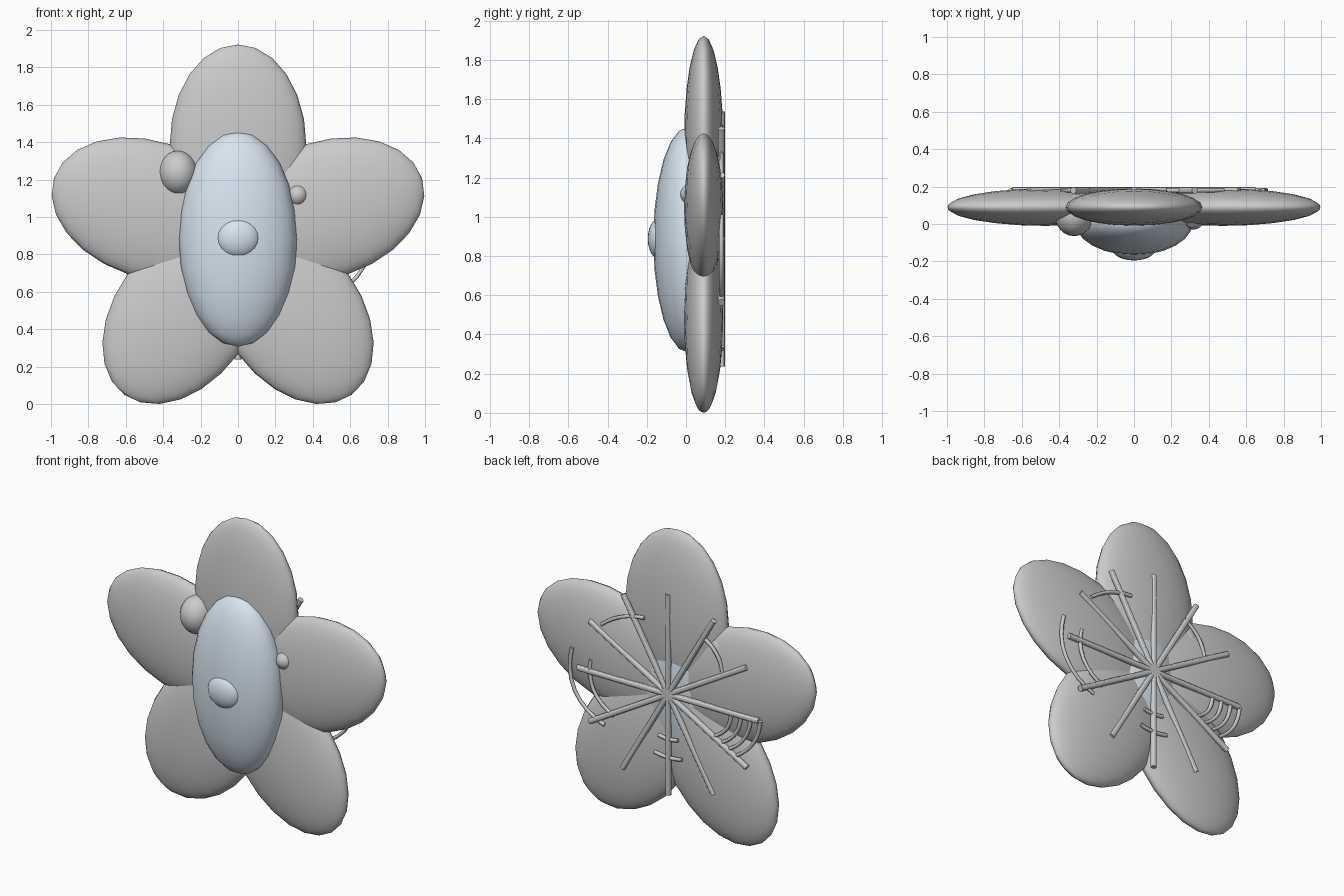
import bpy
from math import sin, cos, pi, radians
from mathutils import Vector

if "Cube" in bpy.data.objects:
    bpy.data.objects.remove(bpy.data.objects["Cube"])

CZ = 0.8875      # height of the flower centre
WEB_Y = 0.18     # depth of the rear web

blue = bpy.data.materials.new("pale_blue")
blue.diffuse_color = (0.68, 0.78, 0.87, 1)
blue.use_nodes = True
blue.node_tree.nodes["Principled BSDF"].inputs["Base Color"].default_value = blue.diffuse_color


def ellipsoid(name, loc, radii, turn=0, mat=None, seg=24, rings=12):
    bpy.ops.mesh.primitive_uv_sphere_add(segments=seg, ring_count=rings, radius=1,
                                         location=loc, rotation=(0, turn, 0))
    ob = bpy.context.object
    ob.name = name
    ob.scale = radii
    if mat:
        ob.data.materials.append(mat)
    bpy.ops.object.shade_smooth()
    return ob


def polar(r, deg, y=WEB_Y):
    a = radians(deg)
    return Vector((r * cos(a), y, CZ + r * sin(a)))


def tube(name, pts, radius):
    cu = bpy.data.curves.new(name, "CURVE")
    cu.dimensions = "3D"
    cu.bevel_depth = radius
    cu.bevel_resolution = 1
    cu.use_fill_caps = True
    sp = cu.splines.new("POLY")
    sp.points.add(len(pts) - 1)
    for p, co in zip(sp.points, pts):
        p.co = (*co, 1)
    sp.use_smooth = True
    ob = bpy.data.objects.new(name, cu)
    bpy.context.collection.objects.link(ob)
    return ob


# five flat petals
for i in range(5):
    deg = 90 + 72 * i
    ellipsoid(f"petal_{i + 1}", polar(0.5, deg, 0.09), (0.365, 0.1, 0.535),
              radians(90 - deg))

# blue body and nose
ellipsoid("body", (0, 0.01, CZ - 0.005), (0.316, 0.177, 0.575), mat=blue)
ellipsoid("nose", (0, -0.135, 0.888), (0.115, 0.06, 0.105), mat=blue)

# two unequal beads in the petal gaps
ellipsoid("large_bead", (-0.32, 0.05, 1.235), (0.105, 0.115, 0.12))
ellipsoid("small_bead", (0.32, 0.07, 1.115), (0.067, 0.1, 0.07))

# twelve rear spokes
for i in range(12):
    bpy.ops.mesh.primitive_cylinder_add(vertices=12, radius=0.018, depth=0.65,
                                        location=polar(0.325, 30 * i),
                                        rotation=(0, pi / 2 - radians(30 * i), 0))
    bpy.context.object.name = f"spoke_{i + 1}"
    bpy.ops.object.shade_smooth_by_angle()

# curved web threads: start angle, start radius, end angle, end radius, bulge
threads = [(-35, 0.56, 10, 0.70, 0.06), (-32, 0.46, 8, 0.56, 0.04),
           (180, 0.66, 208, 0.56, 0.02), (180, 0.59, 208, 0.50, 0.02),
           (180, 0.52, 208, 0.44, 0.02), (180, 0.45, 208, 0.38, 0.02),
           (34, 0.58, 69, 0.48, 0.0), (118, 0.50, 150, 0.45, 0.02),
           (-104, 0.29, -76, 0.29, 0.0), (-104, 0.41, -76, 0.41, 0.0)]
for i, (a0, r0, a1, r1, b) in enumerate(threads):
    pts = [polar(r0 + (r1 - r0) * t + b * sin(pi * t), a0 + (a1 - a0) * t)
           for t in [k / 8 for k in range(9)]]
    tube(f"web_thread_{i + 1}", pts, 0.012)
